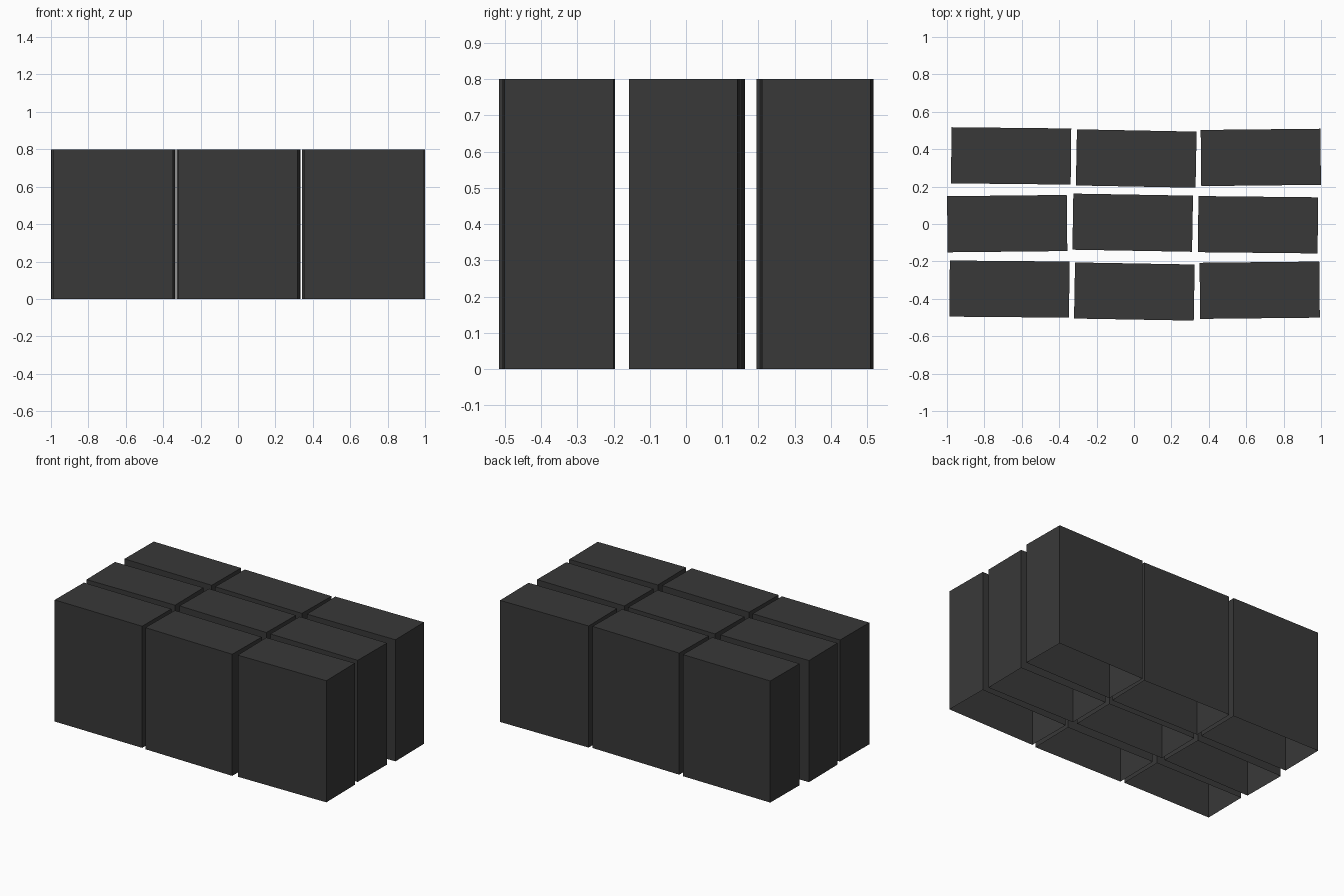
import bpy
import bmesh
import math

default = bpy.data.objects.get("Cube")
if default:
    bpy.data.objects.remove(default, do_unlink=True)

# One dark colour for every block
COLOUR = (0.04, 0.04, 0.04, 1)
charcoal = bpy.data.materials.new("charcoal")
charcoal.use_nodes = True
charcoal.diffuse_color = COLOUR
bsdf = charcoal.node_tree.nodes["Principled BSDF"]
bsdf.inputs["Base Color"].default_value = COLOUR

LENGTH, DEPTH, HEIGHT = 0.64, 0.30, 0.80


def block(name, x, y, turn):
    """Hollow block, open underneath, turned slightly about z."""
    bpy.ops.mesh.primitive_cube_add(size=1, location=(x, y, HEIGHT / 2),
                                    rotation=(0, 0, math.radians(turn)))
    obj = bpy.context.object
    obj.name = name
    obj.scale = (LENGTH, DEPTH, HEIGHT)
    obj.data.materials.append(charcoal)
    # Open the underside
    bm = bmesh.new()
    bm.from_mesh(obj.data)
    bm.normal_update()
    underside = [f for f in bm.faces if f.normal.z < -0.5]
    bmesh.ops.delete(bm, geom=underside, context="FACES_ONLY")
    bm.to_mesh(obj.data)
    bm.free()


# Three loosely set rows, each listed from right to left: x, y, turn in degrees
rows = {
    "front": [(-0.666, -0.348, -0.5), (0.002, -0.361, -1.0), (0.672, -0.354, 0.6)],
    "middle": [(-0.678, 0.002, 0.6), (-0.007, 0.007, -1.0), (0.663, -0.004, -0.6)],
    "back": [(-0.657, 0.364, -0.6), (0.012, 0.350, -1.1), (0.678, 0.356, 0.6)],
}
for row, places in rows.items():
    for side, place in zip(("right", "centre", "left"), places):
        block(f"{row}_{side}_block", *place)
